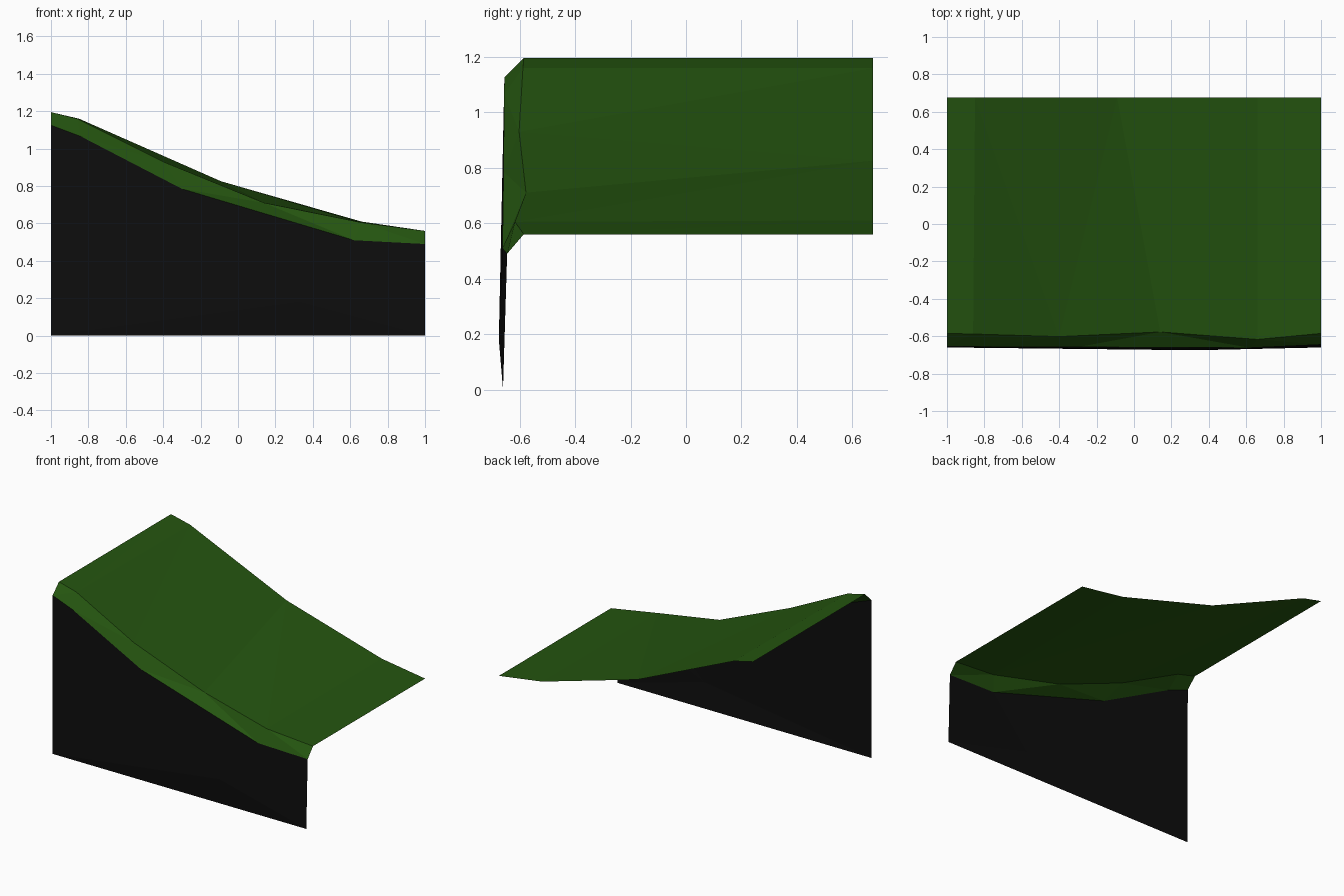
import bpy
from mathutils import Vector

cube = bpy.data.objects.get("Cube")
if cube:
    bpy.data.objects.remove(cube, do_unlink=True)


def material(name, color):
    mat = bpy.data.materials.new(name)
    mat.use_nodes = True
    mat.diffuse_color = (*color, 1)
    bsdf = mat.node_tree.nodes["Principled BSDF"]
    bsdf.inputs["Base Color"].default_value = (*color, 1)
    bsdf.inputs["Roughness"].default_value = 0.9
    return mat


def add_part(name, verts, faces, mat):
    mesh = bpy.data.meshes.new(name)
    mesh.from_pydata([Vector(v) for v in verts], [], faces)
    mesh.materials.append(mat)
    obj = bpy.data.objects.new(name, mesh)
    bpy.context.collection.objects.link(obj)
    return obj


def bridge(name, lower, upper, mat):
    """Join two edge lines with triangles, always advancing the one further left."""
    n, faces, i, j = len(lower), [], 0, 0
    while i < n - 1 or j < len(upper) - 1:
        if j == len(upper) - 1 or (i < n - 1 and lower[i + 1][0] <= upper[j + 1][0]):
            faces.append((i, i + 1, n + j))
            i += 1
        else:
            faces.append((i, n + j + 1, n + j))
            j += 1
    return add_part(name, lower + upper, faces, mat)


green = material("grass green", (0.018, 0.090, 0.005))
black = material("cliff black", (0.004, 0.004, 0.004))

# Edge lines running from the high end to the low end
back_edge = [(x, 0.675, z) for x, z in
             ((-1, 1.195), (-0.85, 1.16), (-0.09, 0.825), (0.66, 0.61), (1, 0.56))]
crease = [(-1, -0.585, 1.195), (-0.86, -0.588, 1.16), (-0.4, -0.602, 0.93),
          (0.14, -0.577, 0.71), (0.66, -0.617, 0.605), (1, -0.585, 0.56)]
lip = [(-1, -0.655, 1.125), (-0.84, -0.656, 1.065), (-0.3, -0.658, 0.785),
       (0.62, -0.662, 0.51), (1, -0.645, 0.49)]

# Sloping ground and its turned-down front border
bridge("grass_slope", crease, back_edge, green)
bridge("grass_border", lip, crease, green)

# Cliff wall, fanned around a slight forward bulge
outline = [(-1, -0.66, 0), (1, -0.66, 0)] + lip[::-1]
count = len(outline)
add_part("cliff_wall", outline + [(0.33, -0.675, 0.18)],
         [(k, (k + 1) % count, count) for k in range(count)], black)
